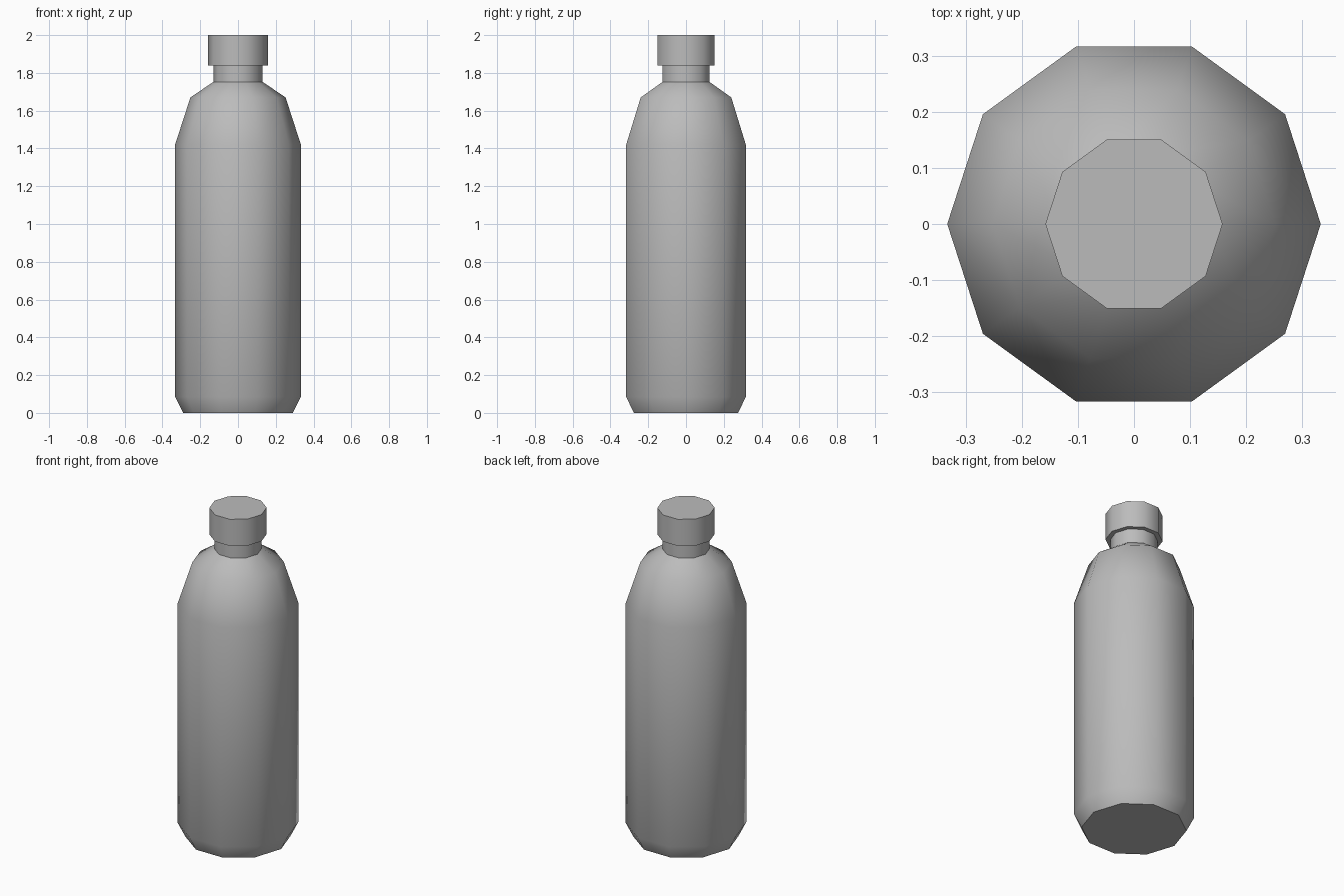
import bpy
import bmesh
import math

if "Cube" in bpy.data.objects:
    bpy.data.objects.remove(bpy.data.objects["Cube"])

SIDES = 10

grey = bpy.data.materials.new("plain_grey")
grey.diffuse_color = (0.5, 0.5, 0.5, 1)
grey.use_nodes = True
grey.node_tree.nodes["Principled BSDF"].inputs["Base Color"].default_value = grey.diffuse_color


def lathe(name, profile, smooth_angle):
    """Spin a (radius, height) profile into a closed ten-sided solid."""
    bm = bmesh.new()
    rings = []
    for r, z in profile:
        rings.append([bm.verts.new((r * math.cos(2 * math.pi * i / SIDES),
                                    r * math.sin(2 * math.pi * i / SIDES), z))
                      for i in range(SIDES)])
    for low, high in zip(rings, rings[1:]):
        for i in range(SIDES):
            j = (i + 1) % SIDES
            bm.faces.new((low[i], low[j], high[j], high[i]))
    bm.faces.new(rings[0][::-1])
    bm.faces.new(rings[-1])
    mesh = bpy.data.meshes.new(name)
    bm.to_mesh(mesh)
    bm.free()
    mesh.materials.append(grey)
    obj = bpy.data.objects.new(name, mesh)
    bpy.context.collection.objects.link(obj)
    bpy.ops.object.select_all(action='DESELECT')
    obj.select_set(True)
    bpy.context.view_layer.objects.active = obj
    bpy.ops.object.shade_smooth_by_angle(angle=math.radians(smooth_angle))
    return obj


# Body with chamfered base, tapered shoulder and short neck
lathe("bottle_body", [(0.29, 0), (0.333, 0.085), (0.333, 1.42),
                      (0.252, 1.67), (0.131, 1.752), (0.131, 1.84)], 50)

# Screw cap
lathe("bottle_cap", [(0.158, 1.838), (0.158, 2.0)], 50)
